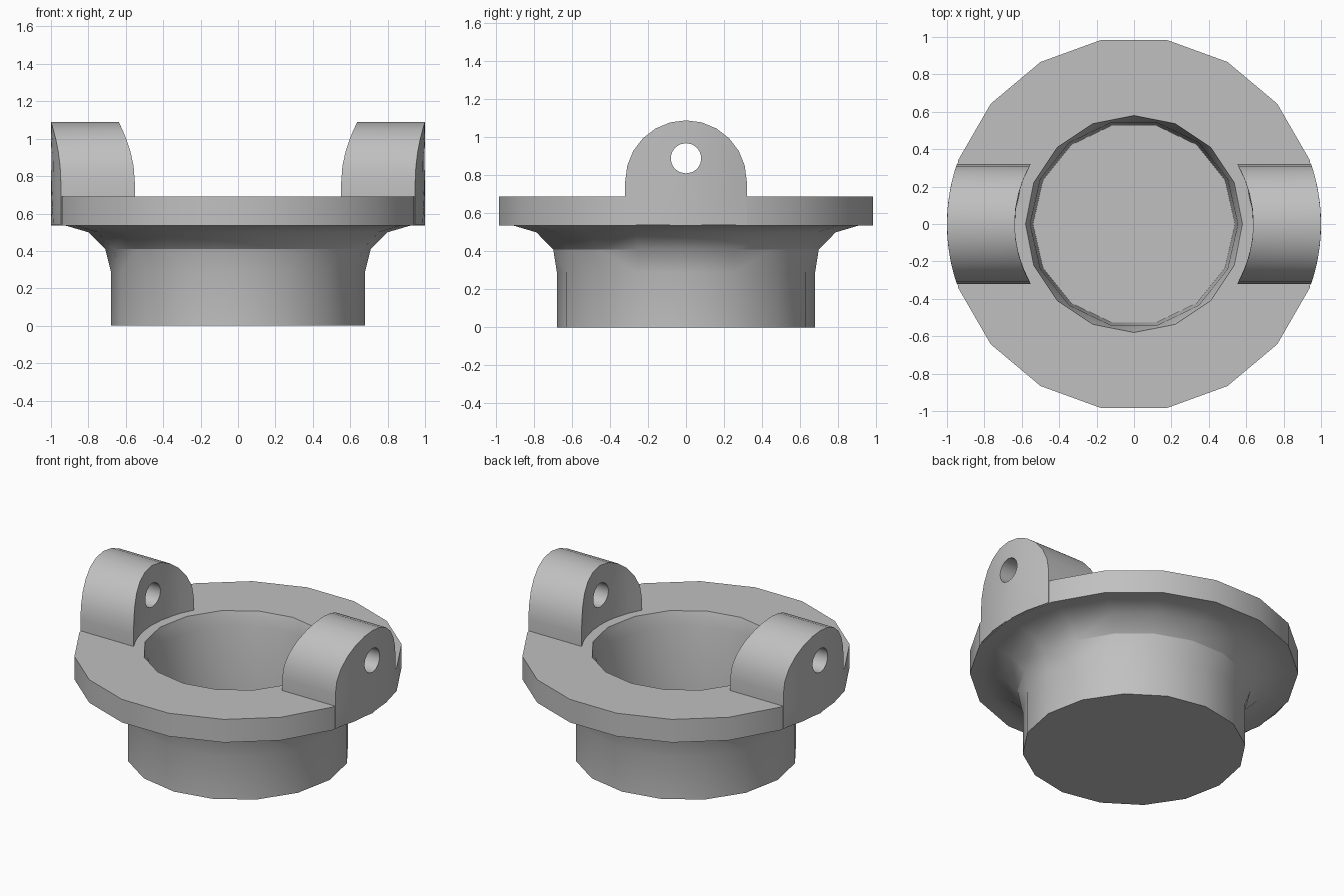
import bpy, bmesh
from math import sin, cos, pi, sqrt, radians

cube = bpy.data.objects.get("Cube")
if cube:
    bpy.data.objects.remove(cube, do_unlink=True)

grey = bpy.data.materials.new("plain grey")
grey.use_nodes = True
colour = (0.53, 0.53, 0.53, 1)
grey.diffuse_color = colour
grey.node_tree.nodes["Principled BSDF"].inputs["Base Color"].default_value = colour


def finish(bm, name):
    """Turn a bmesh into a smooth object with crisp edges."""
    bmesh.ops.recalc_face_normals(bm, faces=bm.faces[:])
    mesh = bpy.data.meshes.new(name)
    bm.to_mesh(mesh)
    bm.free()
    mesh.materials.append(grey)
    obj = bpy.data.objects.new(name, mesh)
    bpy.context.collection.objects.link(obj)
    bpy.ops.object.select_all(action='DESELECT')
    obj.select_set(True)
    bpy.context.view_layer.objects.active = obj
    bpy.ops.object.shade_smooth_by_angle(angle=radians(32))
    return obj


def ring(bm, sides, radius, z):
    return [bm.verts.new((radius * cos(2 * pi * i / sides),
                          radius * sin(2 * pi * i / sides), z))
            for i in range(sides)]


def stitch(bm, a, b):
    """Join two rings; unequal side counts give a zigzag of triangles."""
    n, m = len(a), len(b)
    if n == m:
        for i in range(n):
            j = (i + 1) % n
            bm.faces.new((a[i], a[j], b[j], b[i]))
        return
    i = j = 0
    while i < n or j < m:
        if j >= m or (i < n and (i + 1) * m <= (j + 1) * n):
            bm.faces.new((a[i], a[(i + 1) % n], b[j % m]))
            i += 1
        else:
            bm.faces.new((a[i % n], b[(j + 1) % m], b[j]))
            j += 1


# Flanged cup: outside from base to rim, then down the inside to the floor
cup_profile = [
    (16, 0.68, 0.0), (16, 0.68, 0.29), (18, 0.71, 0.41), (18, 0.80, 0.5),
    (18, 0.92, 0.535), (18, 1.0, 0.535), (18, 1.0, 0.69),
    (16, 0.58, 0.69), (14, 0.555, 0.6), (14, 0.54, 0.1),
]
bm = bmesh.new()
rings = [ring(bm, *p) for p in cup_profile]
for lower, upper in zip(rings, rings[1:]):
    stitch(bm, lower, upper)
bm.faces.new(rings[0])
bm.faces.new(rings[-1])
finish(bm, "flanged_cup")

# Ear outline in (y, z): round top, straight sides running into the flange
HALF, ARC_Z, FOOT_Z, HOLE_Z, HOLE_R = 0.32, 0.77, 0.54, 0.89, 0.08
outline = [(HALF * cos(pi * i / 12), ARC_Z + HALF * sin(pi * i / 12))
           for i in range(13)]
outline += [(-HALF, 0.65)]
outline += [(HALF * k / 2, FOOT_Z) for k in range(-2, 3)]
outline += [(HALF, 0.65)]


def ear_rings(bm, side, radius):
    """Rings from the pin hole to the outline, wrapped on a cylinder wall."""
    result = []
    for t in (0, 0.33, 0.67, 1):
        verts = []
        for y, z in outline:
            dy, dz = y, z - HOLE_Z
            length = sqrt(dy * dy + dz * dz)
            scale = (HOLE_R * (1 - t) + length * t) / length
            py, pz = dy * scale, HOLE_Z + dz * scale
            verts.append(bm.verts.new((side * sqrt(radius ** 2 - py ** 2), py, pz)))
        result.append(verts)
    return result


for side, name in ((1, "left_ear"), (-1, "right_ear")):
    bm = bmesh.new()
    inner = ear_rings(bm, side, 0.638)
    outer = ear_rings(bm, side, 1.0)
    for wall in (inner, outer):
        for a, b in zip(wall, wall[1:]):
            stitch(bm, a, b)
    stitch(bm, inner[0], outer[0])
    stitch(bm, inner[-1], outer[-1])
    finish(bm, name)
